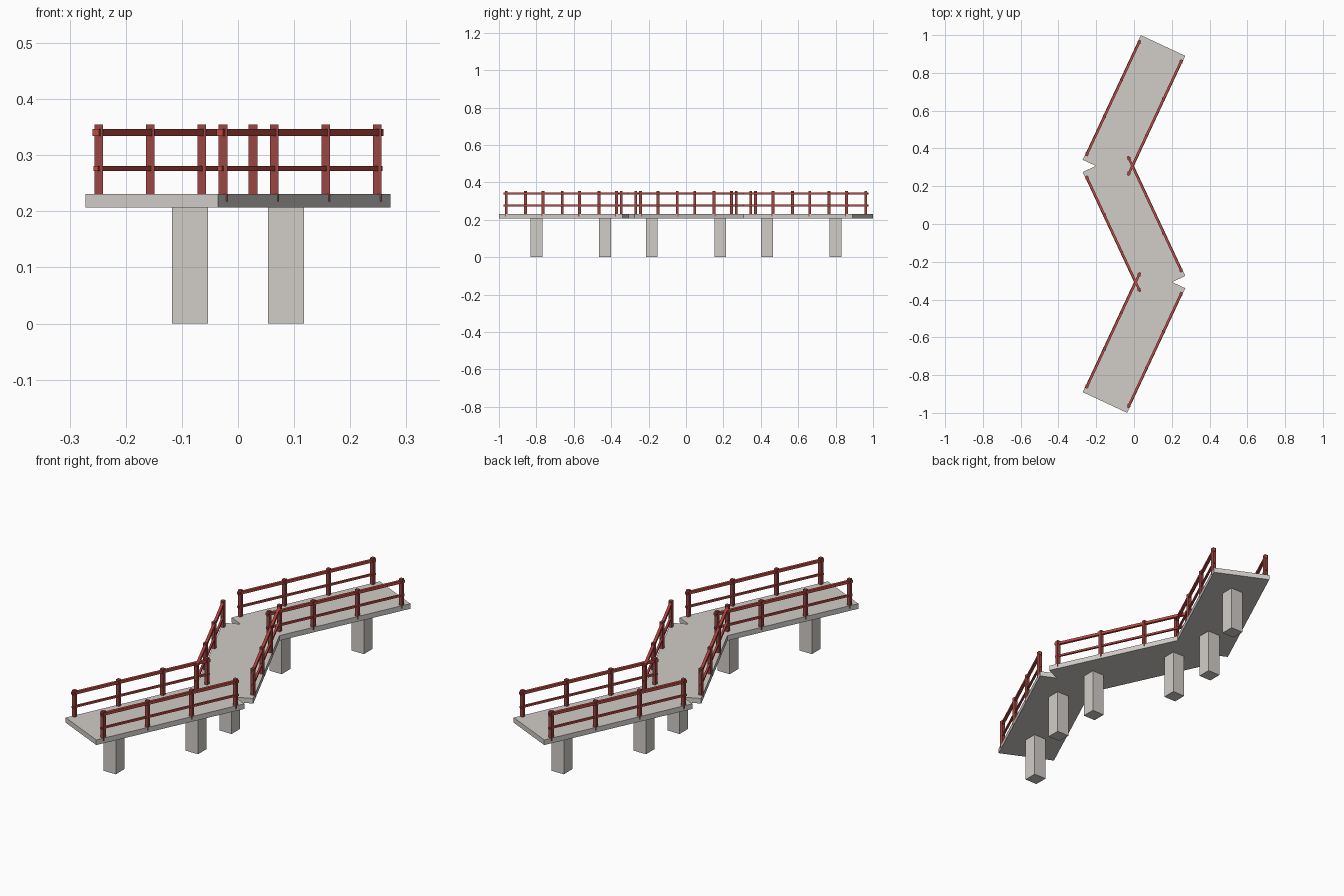
import bpy
import math
from mathutils import Matrix, Vector

cube = bpy.data.objects.get("Cube")
if cube:
    bpy.data.objects.remove(cube, do_unlink=True)


def make_material(name, colour):
    mat = bpy.data.materials.new(name)
    mat.use_nodes = True
    mat.diffuse_color = colour
    mat.node_tree.nodes["Principled BSDF"].inputs["Base Color"].default_value = colour
    return mat


stone = make_material("light grey stone", (0.64, 0.61, 0.58, 1))
post_red = make_material("deep red wood", (0.33, 0.062, 0.054, 1))
rail_red = make_material("bright red wood", (0.51, 0.069, 0.055, 1))


def box(name, centre, size, mat, angle=0.0):
    """Box with the given centre and size, turned about z."""
    bpy.ops.mesh.primitive_cube_add(size=1, location=centre, rotation=(0, 0, angle))
    obj = bpy.context.object
    obj.name = name
    obj.scale = size
    obj.data.materials.append(mat)
    return obj


DECK_BOTTOM, DECK_TOP = 0.207, 0.231
LENGTH, WIDTH = 0.728, 0.26
RAIL_OFFSET = 0.122
POST_BOTTOM, POST_TOP = 0.218, 0.355
POST_REACH = 0.325


def span(label, centre_y, angle):
    """One straight stretch of the zigzag bridge."""
    turn = Matrix.Rotation(angle, 3, 'Z')

    def place(across, along, z):
        return turn @ Vector((across, along, 0)) + Vector((0, centre_y, z))

    box(label + "_deck", place(0, 0, (DECK_BOTTOM + DECK_TOP) / 2),
        (WIDTH, LENGTH, DECK_TOP - DECK_BOTTOM), stone, angle)

    # Square piers stay aligned with the axes
    for end, along in (("front", -0.202), ("back", 0.202)):
        box(f"{label}_{end}_pier", place(0, along, DECK_BOTTOM / 2),
            (0.064, 0.064, DECK_BOTTOM), stone)

    # Railings: four posts and two bars on each side
    for side, sign in (("left", 1), ("right", -1)):
        across = sign * RAIL_OFFSET
        for i in range(4):
            along = POST_REACH * (2 * i / 3 - 1)
            box(f"{label}_{side}_post_{i + 1}",
                place(across, along, (POST_BOTTOM + POST_TOP) / 2),
                (0.0155, 0.0155, POST_TOP - POST_BOTTOM), post_red)
        for bar, z, thick in (("top", 0.341, 0.0125), ("lower", 0.2765, 0.009)):
            box(f"{label}_{side}_{bar}_rail", place(across, 0, z),
                (thick, 0.676, thick), rail_red, angle)


bend = math.radians(25)
for label, centre_y, angle in (("front", -0.615, -bend),
                               ("middle", 0, bend),
                               ("back", 0.615, -bend)):
    span(label, centre_y, angle)
